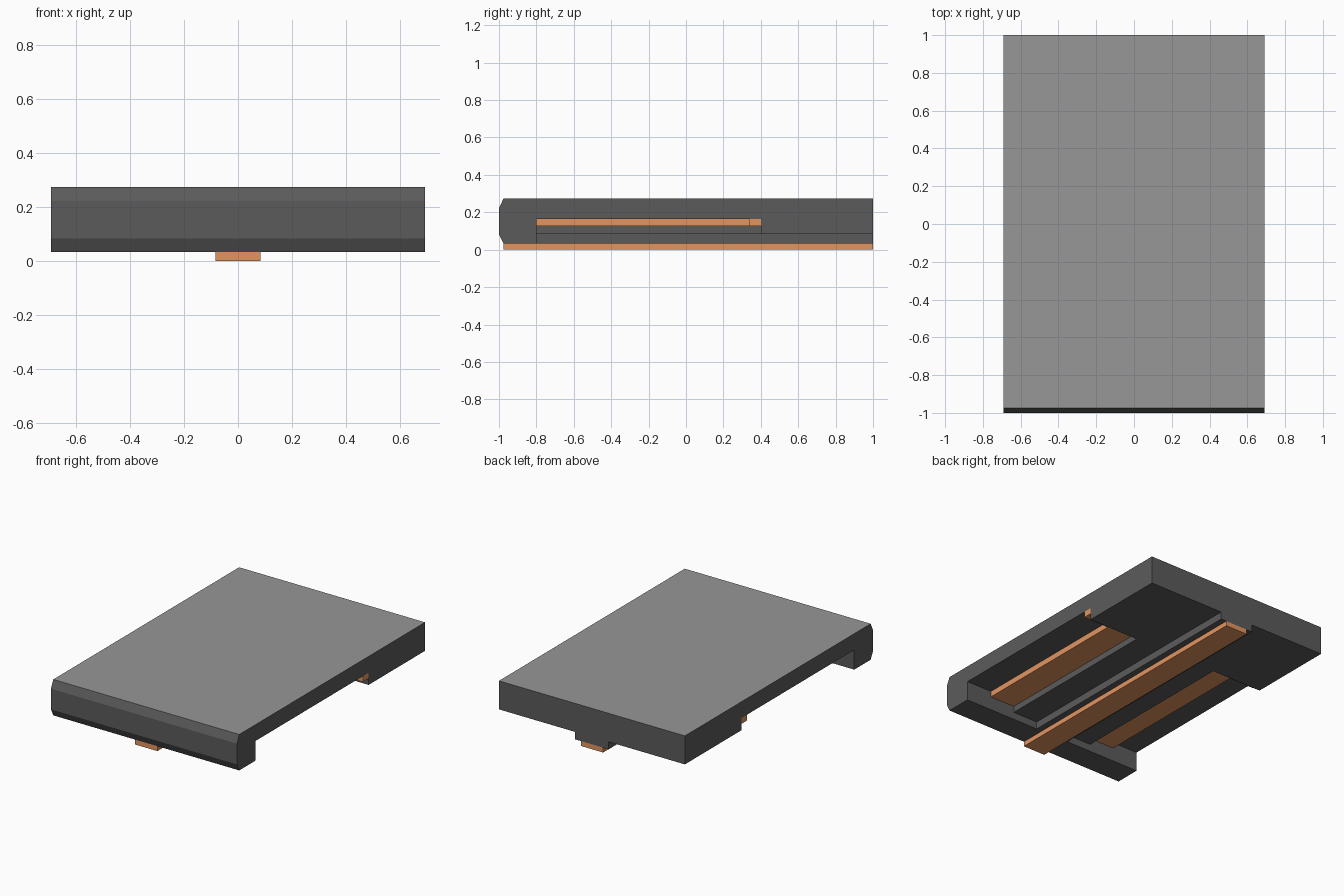
import bpy, bmesh
from mathutils import Vector

if "Cube" in bpy.data.objects:
    bpy.data.objects.remove(bpy.data.objects["Cube"])


def colour(name, r, g, b):
    mat = bpy.data.materials.new(name)
    mat.diffuse_color = (r, g, b, 1)
    mat.use_nodes = True
    mat.node_tree.nodes["Principled BSDF"].inputs["Base Color"].default_value = mat.diffuse_color
    return mat


copper = colour("copper", 0.76, 0.3, 0.12)
dark = colour("dark_grey", 0.105, 0.105, 0.105)
light = colour("top_grey", 0.31, 0.31, 0.31)


def extrude_profile(name, points, offset, material):
    """Closed flat profile swept along offset; one object."""
    bm = bmesh.new()
    face = bm.faces.new([bm.verts.new(p) for p in points])
    swept = bmesh.ops.extrude_face_region(bm, geom=[face])["geom"]
    bmesh.ops.translate(bm, vec=Vector(offset),
                        verts=[v for v in swept if isinstance(v, bmesh.types.BMVert)])
    bmesh.ops.recalc_face_normals(bm, faces=bm.faces)
    mesh = bpy.data.meshes.new(name)
    bm.to_mesh(mesh)
    bm.free()
    mesh.materials.append(material)
    obj = bpy.data.objects.new(name, mesh)
    bpy.context.collection.objects.link(obj)
    return obj


def box(name, half_width, y0, y1, z0, z1, material):
    """Box centred on x = 0."""
    pts = [(-half_width, y0, z0), (-half_width, y1, z0),
           (-half_width, y1, z1), (-half_width, y0, z1)]
    return extrude_profile(name, pts, (2 * half_width, 0, 0), material)


W = 0.692                                        # half width of the slab
TOP, LIP, BACK, RECESS, STRIP = 0.275, 0.033, 0.083, 0.165, 0.126

# Main slab: chamfered front lip, side recess, thicker back
side = [(-0.975, TOP), (-1, 0.222), (-1, 0.083), (-0.975, LIP), (-0.8, LIP),
        (-0.8, RECESS), (0.4, RECESS), (0.4, BACK), (1, BACK), (1, TOP)]
slab = extrude_profile("slab", [(-W, y, z) for y, z in side], (2 * W, 0, 0), dark)

# Lighter top face
slab.data.materials.append(light)
for poly in slab.data.polygons:
    if poly.normal.z > 0.9:
        poly.material_index = 1

# Stepped keel under the slab
box("keel_block", 0.313, -0.8, 0.4, BACK, RECESS, dark)
box("keel_rail", 0.125, -0.8, 1, LIP, BACK, dark)

# Long centre contact
box("center_strip", 0.083, -0.975, 1, 0, LIP, copper)

# L-shaped contacts in the recesses, each turning out to the slab edge
outline = [(0.313, -0.8), (0.5, -0.8), (0.5, 0.34), (W, 0.34), (W, 0.4), (0.313, 0.4)]
for name, s in (("right_strip", 1), ("left_strip", -1)):
    extrude_profile(name, [(s * x, y, STRIP) for x, y in outline],
                    (0, 0, RECESS - STRIP), copper)
